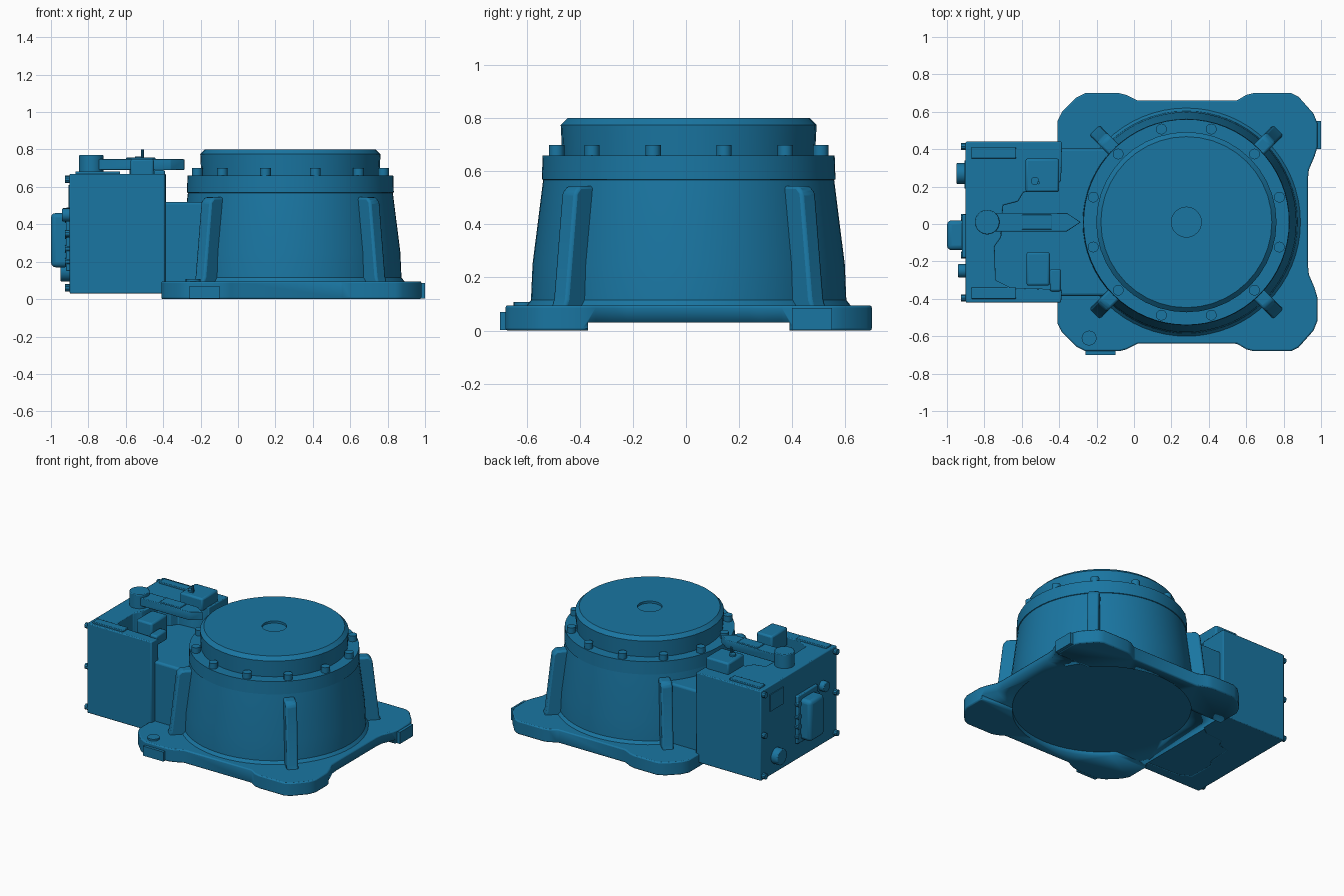
import bpy, bmesh
from math import sin, cos, pi, radians
from mathutils import Matrix, Vector

if "Cube" in bpy.data.objects:
    bpy.data.objects.remove(bpy.data.objects["Cube"])

CX, CY = 0.28, 0.01          # turntable axis
paint = bpy.data.materials.new("blue_paint")
paint.diffuse_color = (0.01, 0.18, 0.36, 1)
paint.use_nodes = True
paint.node_tree.nodes["Principled BSDF"].inputs["Base Color"].default_value = paint.diffuse_color


def finish(name, bm, bevel=0, segs=2, angle=35):
    bmesh.ops.recalc_face_normals(bm, faces=bm.faces)
    me = bpy.data.meshes.new(name)
    bm.to_mesh(me)
    bm.free()
    ob = bpy.data.objects.new(name, me)
    bpy.context.collection.objects.link(ob)
    me.materials.append(paint)
    if bevel:
        m = ob.modifiers.new("bevel", 'BEVEL')
        m.width, m.segments, m.limit_method = bevel, segs, 'ANGLE'
    bpy.ops.object.select_all(action='DESELECT')
    ob.select_set(True)
    bpy.context.view_layer.objects.active = ob
    bpy.ops.object.shade_smooth_by_angle(angle=radians(angle))
    return ob


def prism(name, pts, z0, z1, bevel=0, segs=2):
    bm = bmesh.new()
    f = bm.faces.new([bm.verts.new((x, y, z0)) for x, y in pts])
    r = bmesh.ops.extrude_face_region(bm, geom=[f])
    bmesh.ops.translate(bm, vec=(0, 0, z1 - z0),
                        verts=[v for v in r['geom'] if isinstance(v, bmesh.types.BMVert)])
    return finish(name, bm, bevel, segs)


def box(name, x0, x1, y0, y1, z0, z1, bevel=0, segs=2):
    return prism(name, [(x0, y0), (x1, y0), (x1, y1), (x0, y1)], z0, z1, bevel, segs)


def rod(name, start, end, r, sides=20, bevel=0):
    a, b = Vector(start), Vector(end)
    rot = (b - a).to_track_quat('Z', 'Y').to_matrix().to_4x4()
    bm = bmesh.new()
    bmesh.ops.create_cone(bm, cap_ends=True, segments=sides, radius1=r, radius2=r,
                          depth=(b - a).length, matrix=Matrix.Translation((a + b) / 2) @ rot)
    return finish(name, bm, bevel)


def lathe(name, profile, steps=64):
    bm = bmesh.new()
    vs = [bm.verts.new((CX + r, CY, z)) for r, z in profile]
    es = [bm.edges.new(p) for p in zip(vs, vs[1:])]
    bmesh.ops.spin(bm, geom=vs + es, cent=(CX, CY, 0), axis=(0, 0, 1),
                   angle=2 * pi, steps=steps)
    bmesh.ops.remove_doubles(bm, verts=bm.verts, dist=1e-4)
    return finish(name, bm)


# Base plate with four spread feet
half = [(-0.41, 0.38), (-0.41, 0.54), (-0.385, 0.59), (-0.31, 0.665), (-0.26, 0.69),
        (-0.08, 0.69), (-0.04, 0.68), (0.02, 0.65), (0.55, 0.65), (0.6, 0.68), (0.64, 0.69),
        (0.84, 0.69), (0.88, 0.67), (0.96, 0.58), (0.98, 0.53), (0.98, 0.4),
        (0.965, 0.35), (0.935, 0.28), (0.93, 0.23)]
outline = [(x, CY + y) for x, y in half] + [(x, CY - y) for x, y in reversed(half)]
plate = prism("base_plate", outline, 0, 0.095, 0.008)

# Underside relief: channel along x joined with a round pocket
cutters = [box("channel_cutter", -1.2, 1.2, -0.37, 0.39, -0.1, 0.03),
           rod("pocket_cutter", (CX, CY, -0.1), (CX, CY, 0.03), 0.58, 64)]
for c in cutters:
    m = plate.modifiers.new("relief", 'BOOLEAN')
    m.object, m.operation, m.solver = c, 'DIFFERENCE', 'EXACT'
deps = bpy.context.evaluated_depsgraph_get()
cut_mesh = bpy.data.meshes.new_from_object(plate.evaluated_get(deps))
plate.modifiers.clear()
plate.data = cut_mesh
for c in cutters:
    bpy.data.objects.remove(c)

# Foot details
rod("plate_plug", (-0.24, -0.61, 0.08), (-0.24, -0.61, 0.108), 0.04, 16)
box("front_locating_pad", -0.26, -0.1, -0.70, -0.66, 0.002, 0.07)
box("side_locating_pad", 0.96, 1.0, 0.4, 0.55, 0.002, 0.085)

# Tapered housing with flange, and the rotating drum
lathe("housing", [(0, 0.05), (0.61, 0.05), (0.61, 0.095), (0.594, 0.115), (0.588, 0.25),
                  (0.548, 0.568), (0.553, 0.57), (0.55, 0.66), (0, 0.66)])
lathe("drum", [(0, 0.64), (0.475, 0.64), (0.482, 0.775), (0.457, 0.80), (0.08, 0.80),
               (0.08, 0.785), (0, 0.785)], 40)

# Ring of flange bolts
for i in range(12):
    a = radians(15 + 30 * i)
    x, y = CX + 0.515 * cos(a), CY + 0.515 * sin(a)
    rod(f"flange_bolt_{i + 1}", (x, y, 0.65), (x, y, 0.70), 0.029, 12)

# Four diagonal ribs leaning with the housing
for i in range(4):
    bm = bmesh.new()
    turn = Matrix.Translation((CX, CY, 0)) @ Matrix.Rotation(radians(45 + 90 * i), 4, 'Z')
    f = bm.faces.new([bm.verts.new(turn @ Vector((r, -0.038, z)))
                      for r, z in [(0.5, 0.08), (0.70, 0.08), (0.685, 0.12), (0.64, 0.52),
                                   (0.615, 0.545), (0.5, 0.545)]])
    r = bmesh.ops.extrude_face_region(bm, geom=[f])
    bmesh.ops.translate(bm, vec=turn.to_3x3() @ Vector((0, 0.076, 0)),
                        verts=[v for v in r['geom'] if isinstance(v, bmesh.types.BMVert)])
    finish(f"rib_{i + 1}", bm, 0.012)

# Motor box: U-shaped in plan, with a lower neck running into the housing
prism("motor_box", [(-0.9, -0.42), (-0.39, -0.42), (-0.385, -0.35), (-0.66, -0.34),
                    (-0.74, -0.30), (-0.745, -0.12), (-0.71, -0.07), (-0.70, 0.10),
                    (-0.62, 0.12), (-0.59, 0.17), (-0.46, 0.18), (-0.39, 0.23),
                    (-0.385, 0.44), (-0.9, 0.44)], 0.03, 0.67, 0.006)
box("neck", -0.8, 0.0, -0.385, 0.405, 0.032, 0.52, 0.015, 3)

# Cover strips and connectors on the box top
box("cover_strip_front", -0.87, -0.63, -0.40, -0.34, 0.66, 0.682, 0.004)
box("cover_strip_back", -0.87, -0.63, 0.35, 0.41, 0.66, 0.682, 0.004)
box("connector_back", -0.58, -0.40, 0.17, 0.35, 0.66, 0.75, 0.012)
box("connector_front", -0.575, -0.45, -0.33, -0.15, 0.62, 0.75, 0.012)
box("connector_front_clip", -0.45, -0.39, -0.36, -0.24, 0.62, 0.69, 0.01)
rod("connector_pin", (-0.51, 0.22, 0.74), (-0.51, 0.22, 0.80), 0.008, 8)
rod("connector_screw", (-0.53, 0.23, 0.74), (-0.53, 0.23, 0.762), 0.022, 12)

# Pointed arm reaching to the drum
rod("arm_pivot", (-0.785, CY, 0.66), (-0.785, CY, 0.77), 0.066, 24, 0.005)
prism("arm", [(-0.785, -0.04), (-0.36, -0.04), (-0.285, CY), (-0.36, 0.06), (-0.785, 0.06)],
      0.69, 0.748, 0.004)
box("arm_top_rib", -0.6, -0.44, -0.03, 0.05, 0.74, 0.756, 0.004)

# End face: main plug, round plugs, inspection plate and screws
box("plug_flange", -0.92, -0.89, -0.18, 0.05, 0.15, 0.49, 0.006)
box("main_plug", -1.0, -0.9, -0.14, 0.02, 0.17, 0.46, 0.025, 3)
rod("round_plug_low", (-0.89, 0.27, 0.15), (-0.95, 0.27, 0.15), 0.056, 20, 0.006)
rod("round_plug_high", (-0.89, -0.25, 0.45), (-0.94, -0.25, 0.45), 0.036, 16, 0.004)
box("inspection_plate", -0.906, -0.89, 0.19, 0.34, 0.49, 0.61)
for i, (y, z) in enumerate([(y, z) for y in (-0.395, 0.415) for z in (0.06, 0.35, 0.64)]
                           + [(y, z) for y in (-0.165, 0.035) for z in (0.2, 0.27, 0.34, 0.43)]):
    rod(f"end_screw_{i + 1}", (-0.89, y, z), (-0.925, y, z), 0.02, 10)
